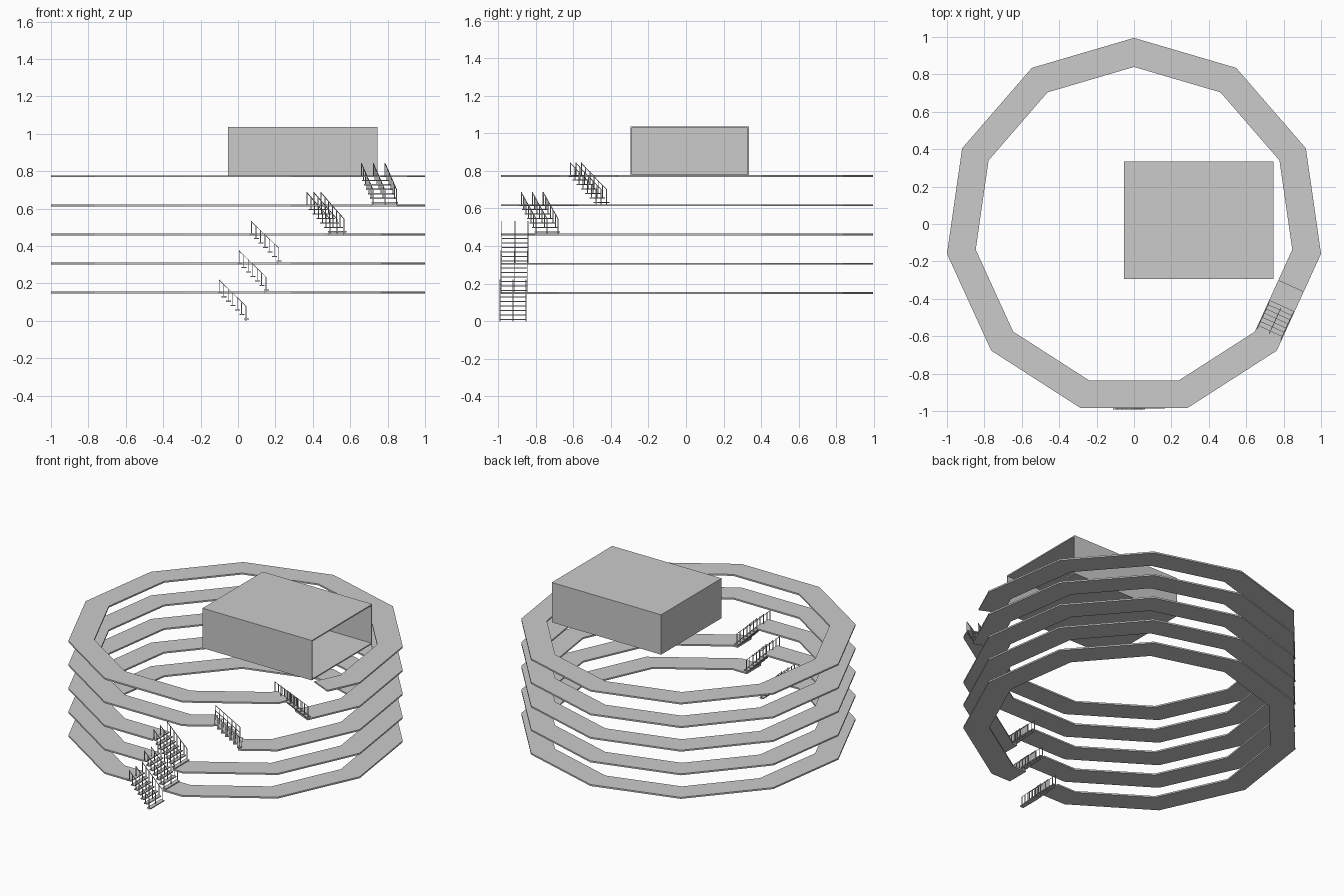
import bpy, bmesh, math
from mathutils import Vector

if "Cube" in bpy.data.objects:
    bpy.data.objects.remove(bpy.data.objects["Cube"])

N = 11                      # sides of each walkway ring
STEP = 2 * math.pi / N
R_OUT, R_IN, CY = 1.0103, 0.855, -0.0153
AP_OUT, AP_IN = (r * math.cos(STEP / 2) for r in (R_OUT, R_IN))
LEVEL, THICK = 0.1556, 0.010


def edge_point(edge, t, r, z):
    """Point on a ring side: t along it from its middle, r out from the centre."""
    a = -math.pi / 2 + edge * STEP
    return Vector((r * math.cos(a) - t * math.sin(a),
                   CY + r * math.sin(a) + t * math.cos(a), z))


def corner_point(k, r, z):
    a = -math.pi / 2 + k * STEP
    return Vector((r * math.cos(a), CY + r * math.sin(a), z))


def finish(bm, name):
    bmesh.ops.recalc_face_normals(bm, faces=bm.faces)
    me = bpy.data.meshes.new(name)
    bm.to_mesh(me)
    bm.free()
    ob = bpy.data.objects.new(name, me)
    bpy.context.collection.objects.link(ob)
    return ob


def walkway(name, z, start, end):
    """Open ring running counter-clockwise from start to end, both (side, t)."""
    bm = bmesh.new()

    def section(outer, inner):
        pts = []
        for p in (outer, inner):
            pts.append(p)
        down = Vector((0, 0, -THICK))
        return [bm.verts.new(p) for p in (pts[0], pts[1], pts[1] + down, pts[0] + down)]

    rows = [section(*(edge_point(*start, r, z) for r in (AP_OUT, AP_IN)))]
    for k in range(start[0], end[0] + N):
        rows.append(section(*(corner_point(k + 0.5, r, z) for r in (R_OUT, R_IN))))
    rows.append(section(*(edge_point(*end, r, z) for r in (AP_OUT, AP_IN))))
    for a, b in zip(rows, rows[1:]):
        for i in range(4):
            j = (i + 1) % 4
            bm.faces.new((a[i], a[j], b[j], b[i]))
    bm.faces.new(rows[0])
    bm.faces.new(rows[-1])
    finish(bm, name)


def prism(bm, edge, profile, r0, r1):
    """Extrude a (t, z) outline across the stair width."""
    a, b = ([bm.verts.new(edge_point(edge, t, r, z)) for t, z in profile] for r in (r0, r1))
    n = len(profile)
    bm.faces.new(a)
    bm.faces.new(b)
    for i in range(n):
        j = (i + 1) % n
        bm.faces.new((a[i], a[j], b[j], b[i]))


def stair(i, edge, t_top, t_bot, z0, z1, shift):
    n, w, h = 7, 0.004, 0.066
    r0, r1 = AP_IN + 0.003 + shift, AP_OUT - 0.003 + shift
    depth = (t_bot - t_top) / n
    treads, rails = bmesh.new(), bmesh.new()
    spots = [r0, (r0 + r1 - w) / 2, r1 - w]
    z_low = z0 + 0.012
    for k in range(n):
        t = t_bot - (k + 1) * depth
        z = z_low + (z1 - z_low) * k / (n - 1)
        prism(treads, edge, [(t, z - 0.006), (t + depth + 0.003, z - 0.006),
                             (t + depth + 0.003, z), (t, z)], r0, r1)
        # one post per tread on each of the three rails
        tp = t + depth / 2 - w / 2
        foot = z0 if k == 0 else z - 0.006
        for r in spots:
            prism(rails, edge, [(tp, foot), (tp + w, foot), (tp + w, z + h), (tp, z + h)], r, r + w)
    # sloping handrails
    ta, tb = t_top + depth / 2 - w / 2, t_bot - depth / 2 + w / 2
    for r in spots:
        prism(rails, edge, [(ta, z1 + h), (ta, z1 + h - w), (tb, z_low + h - w), (tb, z_low + h)], r, r + w)
    finish(treads, f"stair_treads_{i}")
    finish(rails, f"stair_railings_{i}")


# stairs: ring side, top and bottom position along it, outward shift
flights = [(0, -0.112, 0.055, 0.010),
           (0, -0.005, 0.162, 0.004),
           (0, 0.060, 0.230, 0.0),
           (1, -0.104, 0.066, 0.0),
           (2, -0.230, -0.058, 0.0)]
for i, (side, t_top, t_bot, shift) in enumerate(flights):
    z0, z1 = i * LEVEL, (i + 1) * LEVEL
    stair(i + 1, side, t_top, t_bot, z0, z1, shift)
    # each walkway starts below the next flight and ends at the top of its own
    start = (flights[i + 1][0], flights[i + 1][2] - 0.02) if i < 4 else (2, 0.06)
    walkway(f"walkway_{i + 1}", z1, start, (side, t_top + 0.004))

# room on the top level, open towards +x
bm = bmesh.new()
x0, x1, y0, y1, za, zb, w = -0.053, 0.745, -0.295, 0.335, 0.774, 1.037, 0.008


def loop(x, d):
    return [bm.verts.new((x, y, z)) for y, z in ((y0 + d, za + d), (y1 - d, za + d),
                                                (y1 - d, zb - d), (y0 + d, zb - d))]


loops = [loop(x0, 0), loop(x1, 0), loop(x1, w), loop(x0 + w, w)]
for a, b in zip(loops, loops[1:]):
    for i in range(4):
        j = (i + 1) % 4
        bm.faces.new((a[i], a[j], b[j], b[i]))
bm.faces.new(loops[0])
bm.faces.new(loops[-1])
finish(bm, "open_room")
